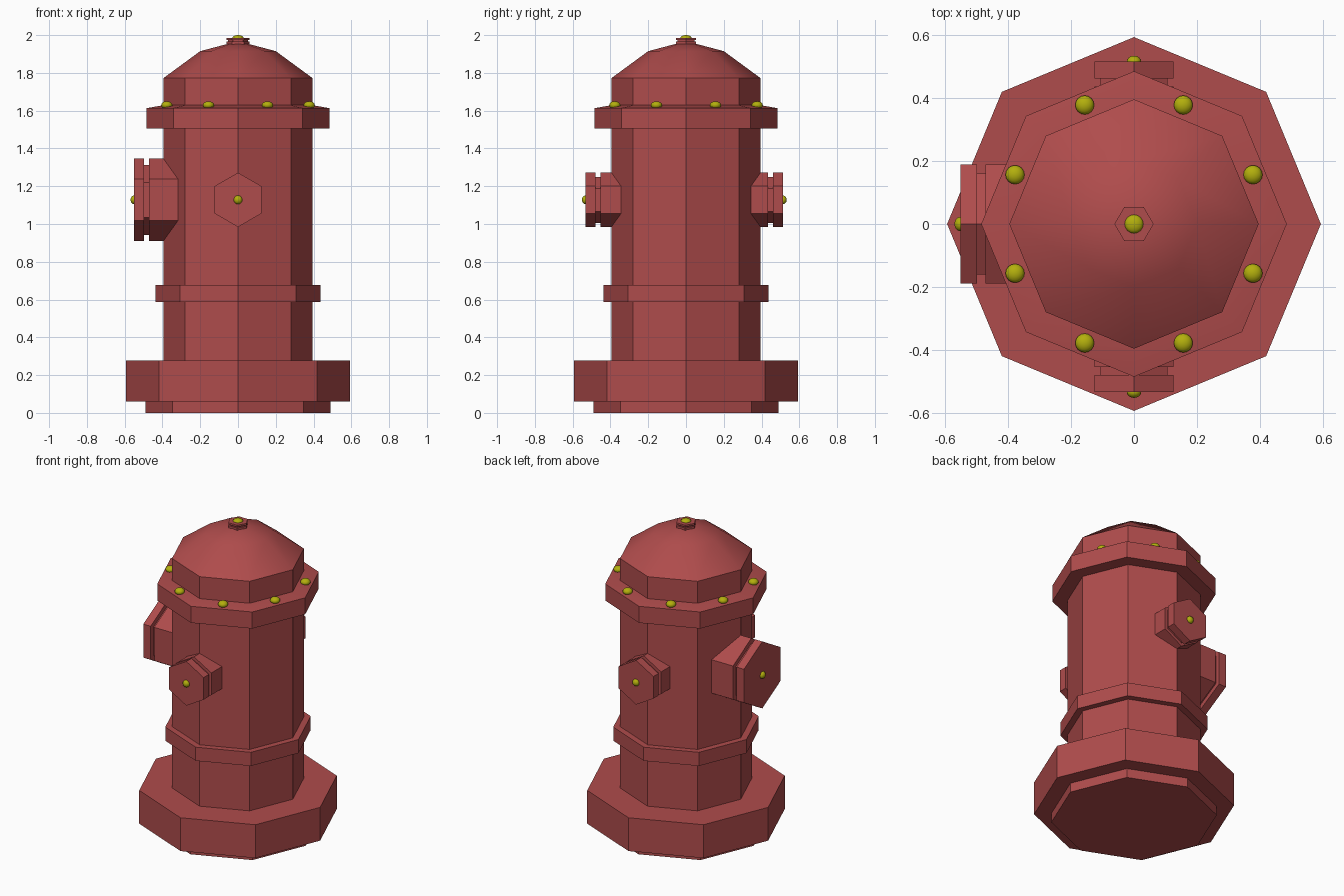
import bpy, bmesh
from math import sin, cos, pi, radians
from mathutils import Matrix

if "Cube" in bpy.data.objects:
    bpy.data.objects.remove(bpy.data.objects["Cube"])


def material(name, rgb):
    m = bpy.data.materials.new(name)
    m.diffuse_color = (*rgb, 1)
    m.use_nodes = True
    m.node_tree.nodes["Principled BSDF"].inputs["Base Color"].default_value = m.diffuse_color
    return m


RED = material("red_paint", (0.43, 0.072, 0.072))
YELLOW = material("yellow_paint", (0.45, 0.43, 0.004))


def finish(name, bm, mat, matrix, angle):
    bmesh.ops.recalc_face_normals(bm, faces=bm.faces)
    for f in bm.faces:
        f.smooth = True
    me = bpy.data.meshes.new(name)
    bm.to_mesh(me)
    bm.free()
    me.set_sharp_from_angle(angle=radians(angle))
    me.materials.append(mat)
    ob = bpy.data.objects.new(name, me)
    ob.matrix_world = matrix
    bpy.context.collection.objects.link(ob)


def lathe(name, profile, sides, matrix=Matrix(), mat=RED):
    """Spin (radius, height) points around z; radius 0 makes a pole."""
    bm = bmesh.new()
    rings = []
    for r, z in profile:
        count = sides if r > 0 else 1
        rings.append([bm.verts.new((r * cos(2 * pi * i / sides), r * sin(2 * pi * i / sides), z))
                      for i in range(count)])
    for a, b in zip(rings, rings[1:]):
        for i in range(sides):
            j = (i + 1) % sides
            if len(b) == 1:
                bm.faces.new((a[i], a[j], b[0]))
            else:
                bm.faces.new((a[i], a[j], b[j], b[i]))
    for ring in (rings[0], rings[-1]):
        if len(ring) > 1:
            bm.faces.new(ring)
    finish(name, bm, mat, matrix, 35)


def bolt(name, matrix, radius, height):
    """Flattened ball centred on the matrix origin."""
    bm = bmesh.new()
    bmesh.ops.create_uvsphere(bm, u_segments=16, v_segments=8, radius=1)
    bmesh.ops.scale(bm, vec=(radius, radius, height), verts=bm.verts)
    finish(name, bm, YELLOW, matrix, 60)


# Octagonal column: foot, base, waist ring and top flange
lathe("column", [(0.49, 0), (0.49, 0.06), (0.592, 0.06), (0.592, 0.277), (0.395, 0.277),
                 (0.395, 0.588), (0.436, 0.588), (0.436, 0.677), (0.395, 0.677),
                 (0.395, 1.505), (0.484, 1.505), (0.484, 1.613), (0.395, 1.629)], 8)

# Domed bonnet
lathe("bonnet", [(0.395, 1.629), (0.395, 1.772), (0.2, 1.915), (0, 1.968)], 8)

# Hexagonal operating nut on the crown
lathe("top_nut", [(0.062, 1.935), (0.062, 1.966), (0.052, 1.966), (0.052, 1.973),
                  (0.062, 1.973), (0.062, 1.985)], 6)
bolt("top_bolt", Matrix.Translation((0, 0, 1.984)), 0.03, 0.016)

# Flange bolts
for i in range(8):
    a = radians(22.5 + 45 * i)
    bolt(f"flange_bolt_{i + 1}", Matrix.Translation((0.408 * cos(a), 0.408 * sin(a), 1.629)),
         0.03, 0.021)

# Hexagonal outlets: side, direction, hex radius, groove radius, reach
for side, deg, r, g, d in (("left", 180, 0.218, 0.185, 0.55),
                           ("front", -90, 0.144, 0.122, 0.532),
                           ("back", 90, 0.144, 0.122, 0.514)):
    m = (Matrix.Translation((0, 0, 1.128)) @ Matrix.Rotation(radians(deg), 4, 'Z')
         @ Matrix.Rotation(pi / 2, 4, 'Y'))
    lathe(f"{side}_outlet", [(r, 0.28), (r, d - 0.079), (g, d - 0.079), (g, d - 0.053),
                             (r, d - 0.053), (r, d)], 6, m)
    bolt(f"{side}_outlet_bolt", m @ Matrix.Translation((0, 0, d)), 0.023, 0.019)
